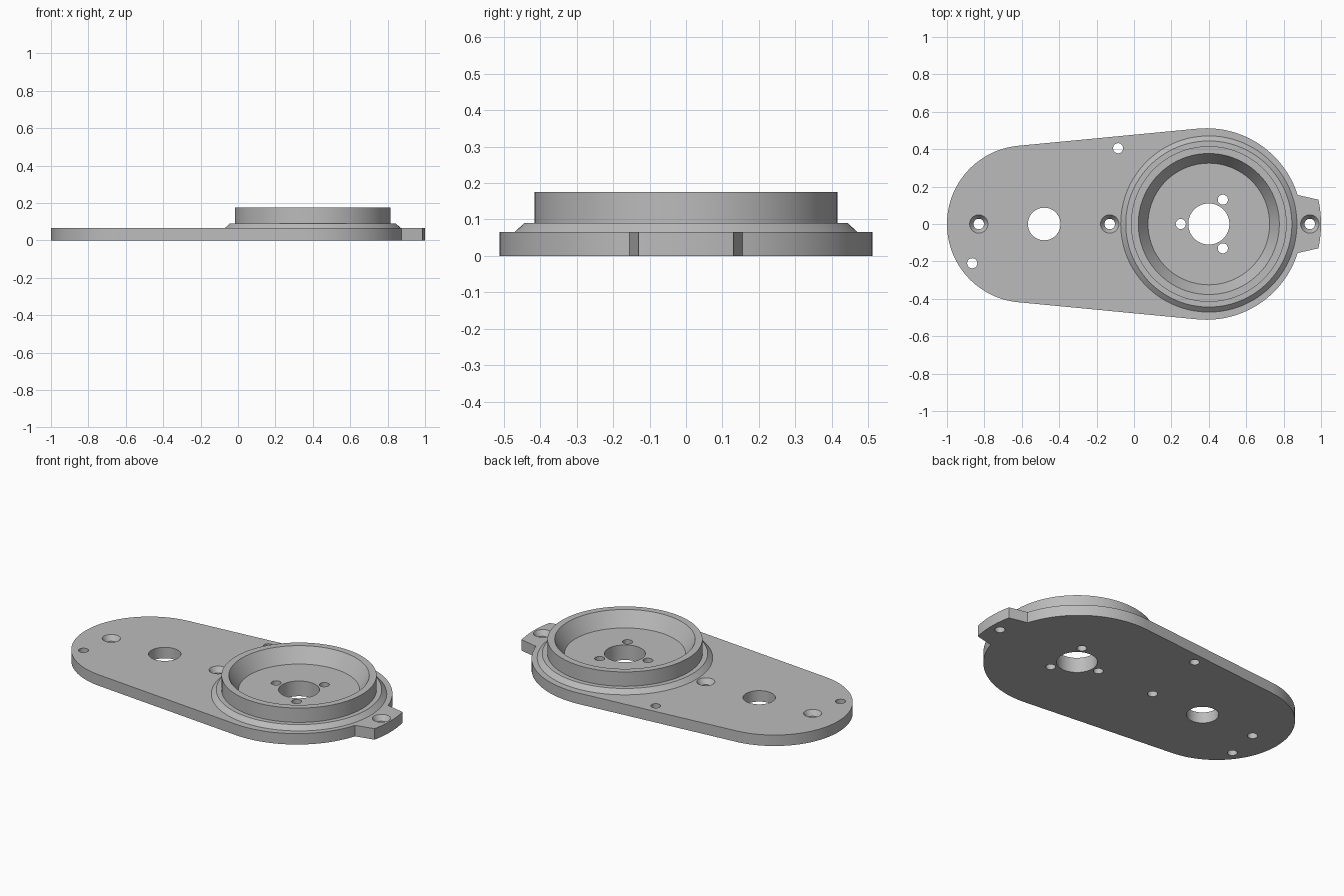
import bpy, bmesh
from math import sin, cos, pi, radians, asin

if "Cube" in bpy.data.objects:
    bpy.data.objects.remove(bpy.data.objects["Cube"], do_unlink=True)

PLATE_TOP = 0.065
FLOOR = 0.09
CUP_X = 0.4

grey = bpy.data.materials.new("machined grey")
grey.use_nodes = True
colour = (0.5, 0.5, 0.5, 1)
grey.diffuse_color = colour
grey.node_tree.nodes["Principled BSDF"].inputs["Base Color"].default_value = colour


def make_object(name, bm):
    bmesh.ops.recalc_face_normals(bm, faces=bm.faces)
    mesh = bpy.data.meshes.new(name)
    bm.to_mesh(mesh)
    bm.free()
    mesh.materials.append(grey)
    obj = bpy.data.objects.new(name, mesh)
    bpy.context.collection.objects.link(obj)
    return obj


def arc(cx, radius, start, end, steps):
    return [(cx + radius * cos(start + (end - start) * i / steps),
             radius * sin(start + (end - start) * i / steps)) for i in range(steps + 1)]


def turned(name, profile, x, y, sides):
    """Closed solid turned about z from (radius, height) pairs, bottom to top."""
    bm = bmesh.new()
    rings = [[bm.verts.new((x + r * cos(2 * pi * i / sides), y + r * sin(2 * pi * i / sides), z))
              for i in range(sides)] for r, z in profile]
    for low, high in zip(rings, rings[1:]):
        for i in range(sides):
            j = (i + 1) % sides
            bm.faces.new((low[i], low[j], high[j], high[i]))
    bm.faces.new(rings[0][::-1])
    bm.faces.new(rings[-1])
    return make_object(name, bm)


def combine(target, tool, operation):
    tool.hide_render = True
    mod = target.modifiers.new(operation.title(), "BOOLEAN")
    mod.operation = operation
    mod.solver = "EXACT"
    mod.object = tool
    bpy.context.view_layer.objects.active = target
    bpy.ops.object.modifier_apply(modifier=mod.name)
    bpy.data.objects.remove(tool, do_unlink=True)


# Tapered plate outline with the curved lug at the wide end
small_x, small_r, big_x, big_r = -0.58, 0.42, 0.387, 0.512
tangent = pi / 2 + asin((big_r - small_r) / (big_x - small_x))
root = asin(0.155 / big_r)
tip = asin(0.13 / 0.6)
outline = arc(CUP_X, 0.6, -tip, tip, 10)
outline += arc(big_x, big_r, root, tangent, 40)
outline += arc(small_x, small_r, tangent, 2 * pi - tangent, 64)
outline += arc(big_x, big_r, 2 * pi - tangent, 2 * pi - root, 40)

bm = bmesh.new()
base = bm.faces.new([bm.verts.new((x, y, 0)) for x, y in outline])
top = bmesh.ops.extrude_face_region(bm, geom=[base])["geom"]
bmesh.ops.translate(bm, vec=(0, 0, PLATE_TOP),
                    verts=[v for v in top if isinstance(v, bmesh.types.BMVert)])
plate = make_object("mounting_plate", bm)

# Chamfered flange and round cup with a sloping inner wall
cup = turned("bearing_cup", [(0.471, 0.03), (0.471, PLATE_TOP), (0.444, FLOOR), (0.416, FLOOR),
                             (0.416, 0.175), (0.377, 0.175), (0.325, FLOOR)], CUP_X, 0, 128)
combine(plate, cup, "UNION")

# Straight through holes
holes = [(-0.48, 0, 0.087), (CUP_X, 0, 0.11), (-0.085, 0.405, 0.027), (-0.865, -0.21, 0.027)]
for degrees in (60, 180, 300):
    a = radians(degrees)
    holes.append((CUP_X + 0.15 * cos(a), 0.15 * sin(a), 0.027))
for x, y, r in holes:
    combine(plate, turned("hole_cutter", [(r, -0.1), (r, 0.3)], x, y, 48), "DIFFERENCE")

# Countersunk screw holes along the centre line
for x in (-0.83, -0.13, 0.94):
    sink = [(0.028, -0.1), (0.028, 0.035), (0.049, PLATE_TOP), (0.049, 0.1)]
    combine(plate, turned("screw_cutter", sink, x, 0, 40), "DIFFERENCE")

# Smooth the curved walls and keep the machined edges crisp
bpy.ops.object.select_all(action="DESELECT")
plate.select_set(True)
bpy.context.view_layer.objects.active = plate
bpy.ops.object.shade_smooth_by_angle(angle=radians(20))
